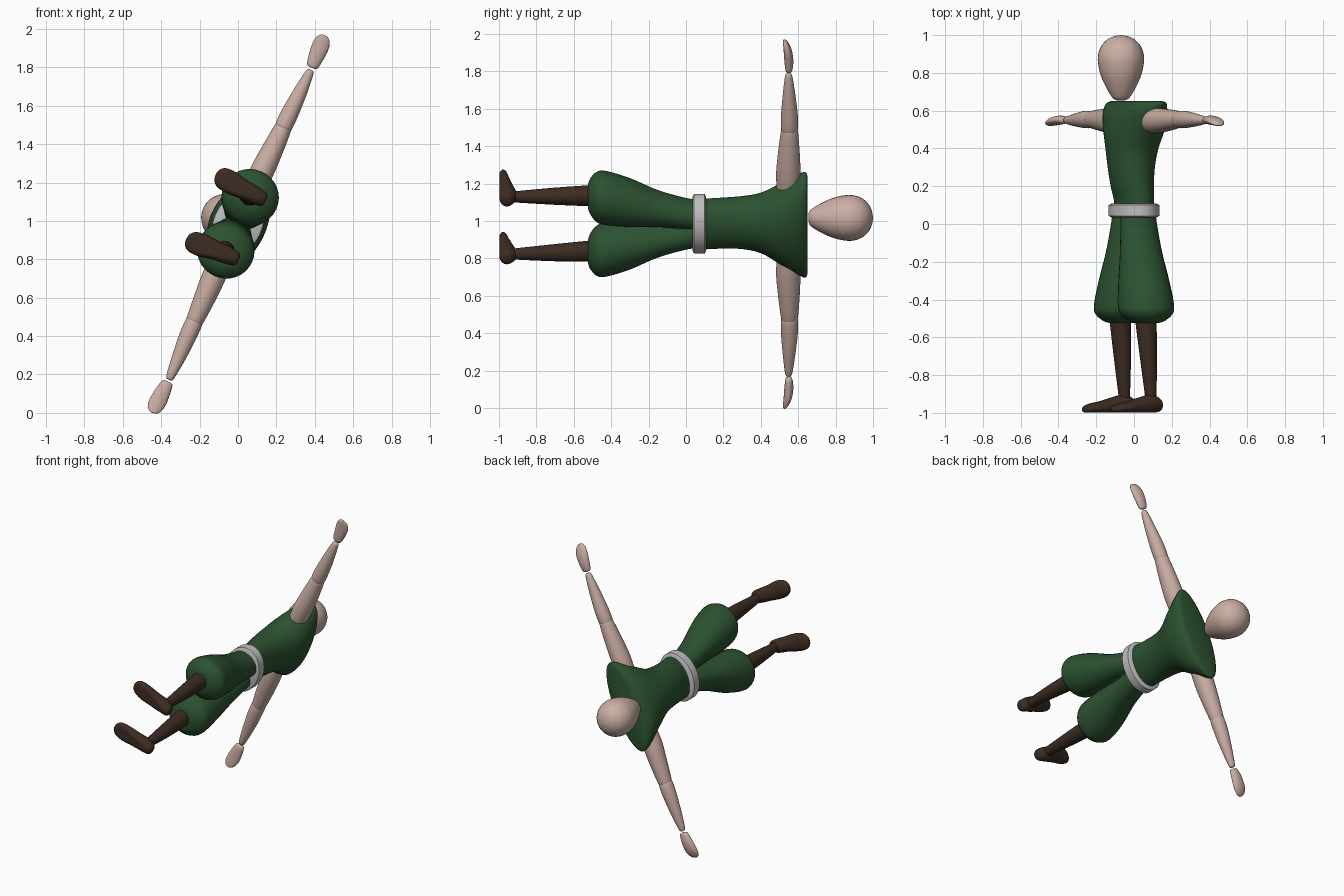
import bpy, bmesh, math
from mathutils import Matrix

# Local frame: x = arm span, y = body axis (head at +y), z = facing direction.
# The whole figure is rolled about the body axis.
POSE = Matrix.Translation((0, 0, 0.985)) @ Matrix.Rotation(math.radians(-65.4), 4, 'Y')


def material(name, rgb):
    m = bpy.data.materials.new(name)
    m.diffuse_color = (*rgb, 1)
    return m


SKIN = material("skin", (0.60, 0.43, 0.37))
GREEN = material("green_cloth", (0.025, 0.085, 0.030))
BROWN = material("brown_leather", (0.046, 0.025, 0.016))
GREY = material("grey_belt", (0.52, 0.52, 0.52))


def refine(rows, steps):
    """Catmull-Rom interpolation of the section rows."""
    out = []
    for i in range(len(rows) - 1):
        a, b = rows[max(i - 1, 0)], rows[i]
        c, d = rows[i + 1], rows[min(i + 2, len(rows) - 1)]
        for s in range(steps):
            t = s / steps
            out.append([0.5 * (2 * q + (r - p) * t + (2 * p - 5 * q + 4 * r - w) * t * t
                               + (3 * q - p - 3 * r + w) * t ** 3)
                        for p, q, r, w in zip(a, b, c, d)])
    return out + [list(rows[-1])]


def loft(name, mat, axis, rows, mirror=False, bisect=False, steps=4, n=32, floor=None, angle=50):
    """Elliptical sections (t, centre1, centre2, radius1, radius2) along an axis."""
    bm = bmesh.new()
    rings = []
    for t, c1, c2, r1, r2 in refine(rows, steps):
        ring = []
        for k in range(n):
            a = 2 * math.pi * k / n
            p, q = c1 + r1 * math.cos(a), c2 + r2 * math.sin(a)
            co = {'X': (t, p, q), 'Y': (p, t, q), 'Z': (p, q, t)}[axis]
            if floor is not None:
                co = (co[0], max(co[1], floor), co[2])
            ring.append(bm.verts.new(co))
        rings.append(ring)
    for r0, r1 in zip(rings, rings[1:]):
        for k in range(n):
            j = (k + 1) % n
            bm.faces.new((r0[k], r0[j], r1[j], r1[k]))
    bm.faces.new(rings[0])
    bm.faces.new(rings[-1])
    bmesh.ops.recalc_face_normals(bm, faces=bm.faces)
    me = bpy.data.meshes.new(name)
    bm.to_mesh(me)
    bm.free()
    me.materials.append(mat)
    me.shade_smooth()
    me.set_sharp_from_angle(angle=math.radians(angle))
    ob = bpy.data.objects.new(name, me)
    bpy.context.collection.objects.link(ob)
    ob.matrix_world = POSE
    if mirror:
        mod = ob.modifiers.new("mirror", 'MIRROR')
        mod.use_axis[0] = True
        mod.use_bisect_axis[0] = bisect
    return ob


# Egg-shaped head
loft("head", SKIN, 'Y', [
    (0.655, 0, 0.076, 0.022, 0.022), (0.668, 0, 0.076, 0.045, 0.045),
    (0.72, 0, 0.076, 0.077, 0.077), (0.79, 0, 0.076, 0.108, 0.108),
    (0.87, 0, 0.076, 0.123, 0.123), (0.93, 0, 0.076, 0.111, 0.111),
    (0.97, 0, 0.076, 0.081, 0.081), (0.992, 0, 0.076, 0.043, 0.043),
    (1.0, 0, 0.076, 0.004, 0.004)])

# Tunic flaring to wide flat shoulders
loft("tunic", GREEN, 'Y', [
    (0.05, 0, 0, 0.143, 0.092), (0.12, 0, 0, 0.143, 0.096),
    (0.20, 0, 0.01, 0.142, 0.108), (0.30, 0, 0.016, 0.146, 0.120),
    (0.40, 0, 0.012, 0.167, 0.134), (0.50, 0, 0, 0.226, 0.147),
    (0.58, 0, -0.005, 0.278, 0.138), (0.62, 0, -0.01, 0.302, 0.120),
    (0.642, 0, -0.015, 0.305, 0.100), (0.650, 0, -0.015, 0.28, 0.08)], n=48)

# Belt
loft("belt", GREY, 'Y', [
    (0.035, 0, 0, 0.150, 0.112), (0.043, 0, 0, 0.166, 0.127),
    (0.100, 0, 0, 0.166, 0.127), (0.108, 0, 0, 0.150, 0.112)], steps=1, n=48)

# Baggy trousers, one leg cut at the middle and mirrored
loft("trousers", GREEN, 'Y', [
    (-0.525, 0.162, 0, 0.055, 0.055), (-0.515, 0.162, 0, 0.090, 0.092),
    (-0.48, 0.158, 0, 0.132, 0.137), (-0.43, 0.152, 0, 0.144, 0.150),
    (-0.30, 0.125, 0, 0.130, 0.136), (-0.15, 0.090, 0, 0.095, 0.115),
    (0.0, 0.060, 0, 0.080, 0.100), (0.06, 0.055, 0, 0.078, 0.095)],
    mirror=True, bisect=True)

# Lower legs and shoes
loft("lower_legs", BROWN, 'Y', [
    (-0.48, 0.162, 0.008, 0.058, 0.058), (-0.70, 0.166, -0.008, 0.046, 0.046),
    (-0.94, 0.168, -0.022, 0.028, 0.028)], mirror=True)
loft("shoes", BROWN, 'Z', [
    (-0.082, 0.170, -0.960, 0.015, 0.015), (-0.070, 0.170, -0.958, 0.036, 0.034),
    (-0.02, 0.172, -0.952, 0.046, 0.050), (0.05, 0.175, -0.963, 0.051, 0.045),
    (0.12, 0.180, -0.973, 0.060, 0.034), (0.175, 0.183, -0.977, 0.055, 0.026),
    (0.203, 0.184, -0.981, 0.035, 0.016), (0.212, 0.184, -0.983, 0.010, 0.006)],
    mirror=True, floor=-0.998)

# Arms: upper arm, forearm and mitten hand
loft("upper_arms", SKIN, 'X', [
    (0.20, 0.547, 0, 0.062, 0.058), (0.30, 0.547, 0, 0.065, 0.062),
    (0.42, 0.550, -0.003, 0.058, 0.056), (0.55, 0.553, -0.005, 0.045, 0.045),
    (0.56, 0.553, -0.005, 0.036, 0.036)], mirror=True)
loft("forearms", SKIN, 'X', [
    (0.545, 0.553, -0.005, 0.036, 0.036), (0.56, 0.553, -0.005, 0.045, 0.045),
    (0.64, 0.553, -0.006, 0.045, 0.045), (0.76, 0.551, -0.009, 0.034, 0.036),
    (0.87, 0.549, -0.011, 0.020, 0.022), (0.888, 0.549, -0.012, 0.010, 0.012)], mirror=True)
loft("hands", SKIN, 'X', [
    (0.899, 0.550, -0.010, 0.008, 0.012), (0.908, 0.550, -0.010, 0.018, 0.030),
    (0.96, 0.550, -0.008, 0.024, 0.040), (1.02, 0.544, -0.006, 0.022, 0.045),
    (1.06, 0.534, -0.004, 0.015, 0.036), (1.078, 0.527, -0.004, 0.008, 0.018),
    (1.081, 0.526, -0.004, 0.002, 0.005)], mirror=True)
